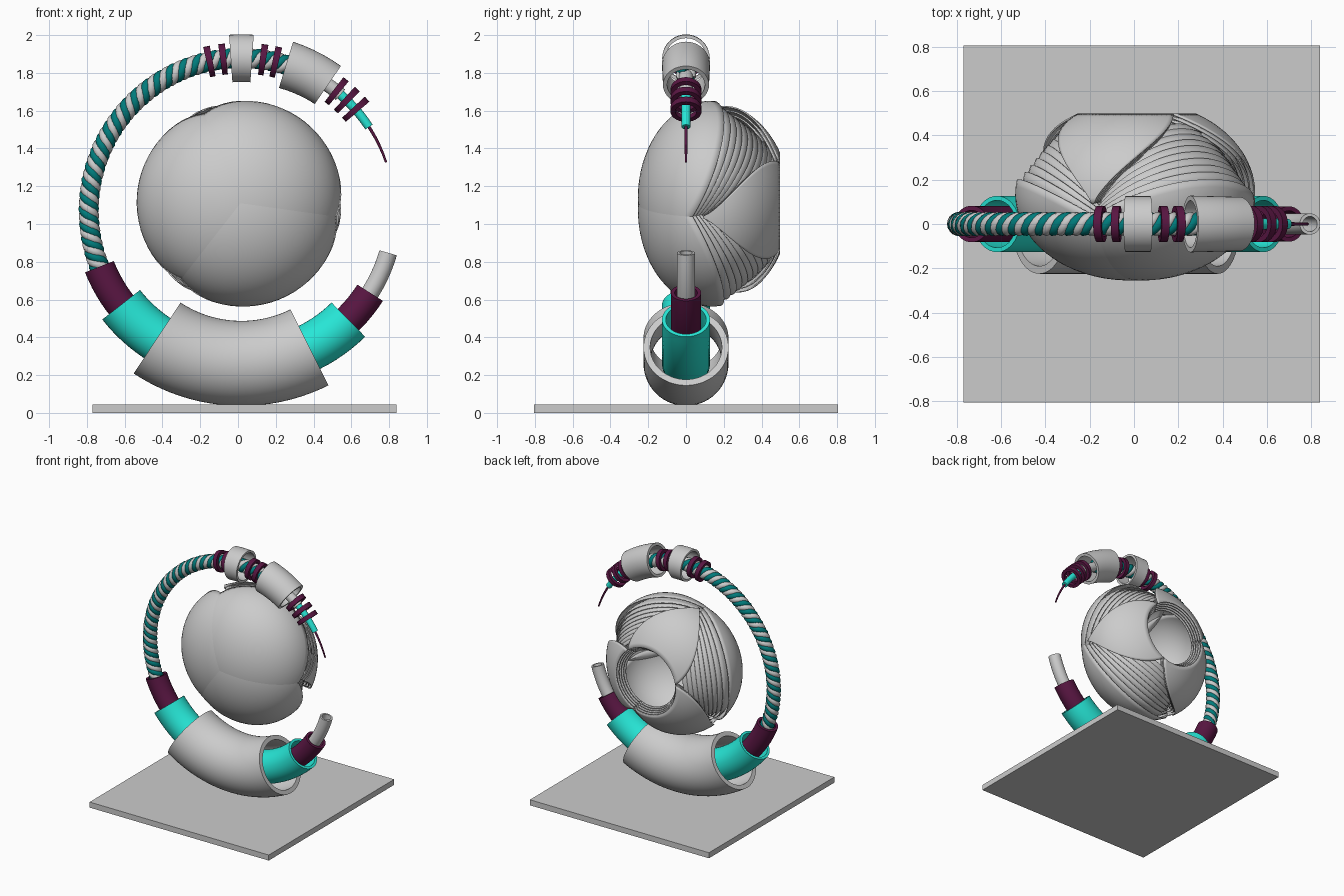
import bpy, bmesh
from math import sin, cos, pi, radians
from mathutils import Vector

if "Cube" in bpy.data.objects:
    bpy.data.objects.remove(bpy.data.objects["Cube"])

CX, CZ, R = 0.018, 1.07, 0.808   # centre line of the big open ring


def material(name, rgb):
    m = bpy.data.materials.new(name)
    m.diffuse_color = (*rgb, 1)
    m.use_nodes = True
    m.node_tree.nodes["Principled BSDF"].inputs["Base Color"].default_value = m.diffuse_color
    return m


TEAL = material("teal", (0.02, 0.80, 0.68))
DARK = material("dark_teal", (0.0, 0.20, 0.20))
PLUM = material("plum", (0.10, 0.008, 0.055))


def finish(name, bm, mat=None):
    bmesh.ops.recalc_face_normals(bm, faces=bm.faces)
    me = bpy.data.meshes.new(name)
    bm.to_mesh(me)
    bm.free()
    ob = bpy.data.objects.new(name, me)
    bpy.context.collection.objects.link(ob)
    if mat:
        me.materials.append(mat)
    bpy.ops.object.select_all(action='DESELECT')
    ob.select_set(True)
    bpy.context.view_layer.objects.active = ob
    bpy.ops.object.shade_smooth_by_angle(angle=radians(35))
    return ob


def ring_point(deg, r=0.0, t=0.0):
    """Point on a tube of radius r around the ring, at ring angle deg."""
    a = radians(deg)
    rad = R + r * cos(t)
    return Vector((CX + rad * cos(a), r * sin(t), CZ + rad * sin(a)))


def arc_tube(name, a0, a1, r0, r1, wall, mat=None, sides=40):
    """Hollow tube following the ring, with flat annular ends."""
    n = max(1, int(abs(a1 - a0) / 3))
    path = [(i / n, 0) for i in range(n + 1)] + [(i / n, wall) for i in range(n, -1, -1)]
    bm = bmesh.new()
    loops = []
    for f, w in path:
        r = r0 + (r1 - r0) * f - w
        loops.append([bm.verts.new(ring_point(a0 + (a1 - a0) * f, r, 2 * pi * j / sides))
                      for j in range(sides)])
    for k, A in enumerate(loops):
        B = loops[(k + 1) % len(loops)]
        for j in range(sides):
            m = (j + 1) % sides
            bm.faces.new((A[j], A[m], B[m], B[j]))
    return finish(name, bm, mat)


# base plate
bm = bmesh.new()
bmesh.ops.create_cube(bm, size=1)
for v in bm.verts:
    v.co = Vector((v.co.x * 1.61 + 0.035, v.co.y * 1.61, v.co.z * 0.045 + 0.0225))
finish("base_plate", bm)

# nested tubes of the lower arc
arc_tube("large_sleeve", 236.5, 296.5, 0.225, 0.225, 0.035, sides=56)
arc_tube("teal_sleeve", 218, 314.5, 0.127, 0.127, 0.02, TEAL)
arc_tube("plum_sleeve", 201.5, 327.5, 0.082, 0.080, 0.02, PLUM)
arc_tube("inner_pipe", 215, 344, 0.048, 0.048, 0.014)

# upper end: collar, barrel, stem and tapering tip
arc_tube("top_collar", 94, 86, 0.126, 0.126, 0.018)
arc_tube("barrel", 73, 55.5, 0.128, 0.122, 0.022)
arc_tube("stem", 62, 49.5, 0.037, 0.037, 0.03)
arc_tube("teal_tip", 52, 33.3, 0.026, 0.023, 0.02, TEAL, 20)
arc_tube("tip_wire", 35, 18.5, 0.009, 0.006, 0.005, PLUM, 12)

# plum washers
for i, a in enumerate((102.0, 96.8, 81.9, 77.1, 51.5, 46.4, 41.6)):
    arc_tube(f"washer_{i + 1}", a + 1.15, a - 1.15, 0.082, 0.082, 0.025, PLUM, 32)

# twisted four-strand rope
START, END, LEAD = 206, 62, 0.15
turns = radians(START - END) * R / LEAD
N = int(turns * 14)
for s in range(4):
    cu = bpy.data.curves.new("rope_strand", 'CURVE')
    cu.dimensions = '3D'
    cu.bevel_depth = 0.025
    cu.bevel_resolution = 2
    cu.use_fill_caps = True
    sp = cu.splines.new('POLY')
    sp.points.add(N)
    for i in range(N + 1):
        f = i / N
        p = ring_point(START + (END - START) * f, 0.03, 2 * pi * turns * f + s * pi / 2)
        sp.points[i].co = (*p, 1)
    sp.use_smooth = True
    ob = bpy.data.objects.new(f"rope_strand_{s + 1}", cu)
    bpy.context.collection.objects.link(ob)
    if s % 2 == 0:
        cu.materials.append(DARK)

# flower globe, front: three petals, each a stack of shells that shrink and roll back
CENTRE = Vector((0.013, 0.135, 1.11))
FRONT = Vector((0, -1, 0))
SEG, RINGS, LAYERS = 60, 12, 10


def thicken(ob):
    mod = ob.modifiers.new("thickness", 'SOLIDIFY')
    mod.thickness = 0.008
    mod.offset = -1


def petal_shell(name, phi, f):
    """f runs from 0 (outer front shell) to 1 (inner back shell)."""
    out = Vector((cos(phi), 0, sin(phi)))
    tilt = radians(38 + 32 * f)
    half = radians(62 + 2 * f)
    axis = FRONT * cos(tilt) + out * sin(tilt)
    u = FRONT * sin(tilt) - out * cos(tilt)
    w = axis.cross(u)
    rad = 0.515 * (1 - 0.27 * f ** 0.7)
    depth = 0.39 * (1 - 0.12 * f)
    origin = CENTRE + out * 0.035 + Vector((0, 0.08 * f, 0))
    bm = bmesh.new()

    def place(t, s):
        d = axis * cos(t) + (u * cos(s) + w * sin(s)) * sin(t)
        return bm.verts.new(origin + Vector((d.x * rad, d.y * depth, d.z * rad)))

    prev = None
    pole = place(0, 0)
    for i in range(1, RINGS + 1):
        loop = [place(half * i / RINGS, 2 * pi * j / SEG) for j in range(SEG)]
        for j in range(SEG):
            m = (j + 1) % SEG
            if prev:
                bm.faces.new((prev[j], prev[m], loop[m], loop[j]))
            else:
                bm.faces.new((pole, loop[m], loop[j]))
        prev = loop
    thicken(finish(name, bm))


# flower globe, back: three pointed arms that widen until they meet round an opening
def back_arm(name, phi, layer):
    k = 1 - 0.04 * layer
    rows, cols = 18, 24
    bm = bmesh.new()
    grid = []
    for i in range(rows + 1):
        f = i / rows
        th = radians(84 + 66 * f)
        wide = radians(60) * (0.01 + 0.99 * f ** 1.3)
        row = []
        for j in range(cols + 1):
            a = phi + wide * (2 * j / cols - 1)
            row.append(bm.verts.new(CENTRE + Vector((0.535 * k * sin(th) * cos(a),
                                                     -0.42 * k * cos(th),
                                                     0.535 * k * sin(th) * sin(a)))))
        grid.append(row)
    for i in range(rows):
        for j in range(cols):
            bm.faces.new((grid[i][j], grid[i][j + 1], grid[i + 1][j + 1], grid[i + 1][j]))
    thicken(finish(name, bm))


for p, deg in enumerate((52, 172, 292)):
    for k in range(LAYERS):
        petal_shell(f"petal_{p + 1}_shell_{k + 1}", radians(deg), k / (LAYERS - 1))
    for k in range(5):
        back_arm(f"back_arm_{p + 1}_shell_{k + 1}", radians(deg + 60), k)
